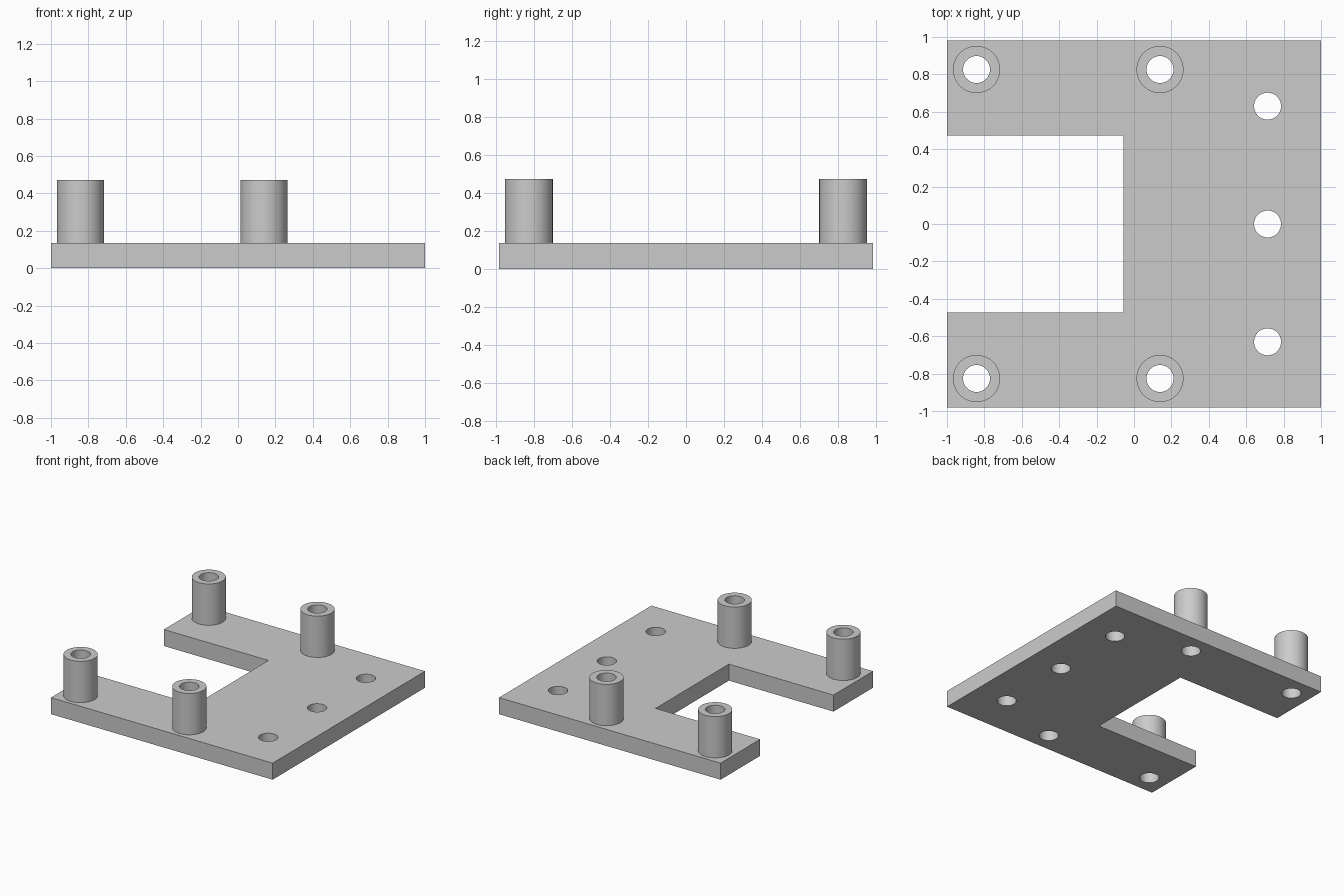
import bpy
import math

default = bpy.data.objects.get("Cube")
if default:
    bpy.data.objects.remove(default, do_unlink=True)

PLATE_TOP = 0.135
POST_TOP = 0.472
HALF_Y = 0.982
NOTCH_X, NOTCH_Y = -0.056, 0.473
POST_R, HOLE_R = 0.126, 0.072
POSTS = {"right": -0.842, "left": 0.139}
POST_Y = 0.826
SIDE_HOLE_X, SIDE_HOLE_Y = 0.714, 0.63

grey = bpy.data.materials.new("plain grey")
grey.use_nodes = True
colour = (0.6, 0.6, 0.6, 1)
grey.diffuse_color = colour
grey.node_tree.nodes["Principled BSDF"].inputs["Base Color"].default_value = colour


def circle(x, y, r, n=64):
    return [(x + r * math.cos(math.tau * i / n), y + r * math.sin(math.tau * i / n))
            for i in range(n)]


def extruded(name, loops, z0, z1):
    """Extrude an outline (first loop) with holes (other loops) from z0 to z1."""
    curve = bpy.data.curves.new(name, "CURVE")
    curve.dimensions = "2D"
    curve.fill_mode = "BOTH"
    curve.extrude = (z1 - z0) / 2
    for loop in loops:
        spline = curve.splines.new("POLY")
        spline.points.add(len(loop) - 1)
        for point, (x, y) in zip(spline.points, loop):
            point.co = (x, y, 0, 1)
        spline.use_cyclic_u = True
    obj = bpy.data.objects.new(name, curve)
    bpy.context.collection.objects.link(obj)
    obj.location.z = (z0 + z1) / 2
    bpy.ops.object.select_all(action="DESELECT")
    obj.select_set(True)
    bpy.context.view_layer.objects.active = obj
    bpy.ops.object.convert(target="MESH")
    obj = bpy.context.object
    obj.data.materials.clear()
    obj.data.materials.append(grey)
    bpy.ops.object.shade_smooth_by_angle(angle=math.radians(30))
    return obj


# Base plate: notched outline, holes under the posts and a row of side holes
outline = [(-1, -HALF_Y), (1, -HALF_Y), (1, HALF_Y), (-1, HALF_Y),
           (-1, NOTCH_Y), (NOTCH_X, NOTCH_Y), (NOTCH_X, -NOTCH_Y), (-1, -NOTCH_Y)]
holes = [circle(x, s * POST_Y, HOLE_R) for x in POSTS.values() for s in (-1, 1)]
holes += [circle(SIDE_HOLE_X, s * SIDE_HOLE_Y, HOLE_R) for s in (-1, 0, 1)]
extruded("base_plate", [outline] + holes, 0, PLATE_TOP)

# Hollow standoff posts
for side, x in POSTS.items():
    for end, s in (("front", -1), ("back", 1)):
        extruded(f"{end}_{side}_standoff",
                 [circle(x, s * POST_Y, POST_R), circle(x, s * POST_Y, HOLE_R)],
                 PLATE_TOP, POST_TOP)
